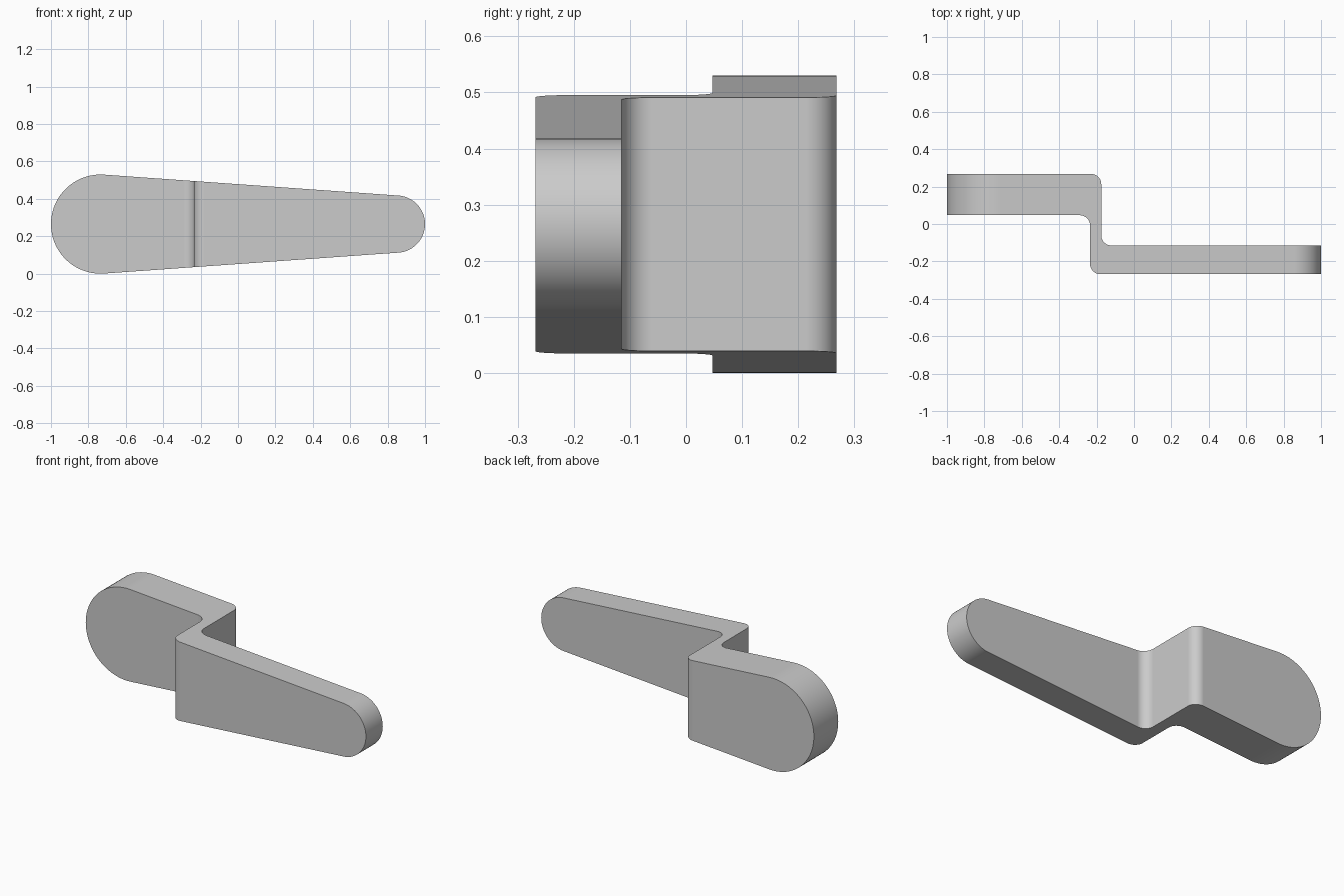
import bpy, bmesh, math
from mathutils import Vector

cube = bpy.data.objects.get("Cube")
if cube:
    bpy.data.objects.remove(cube, do_unlink=True)


def rounded(points, steps=12):
    """Round each (x, y, radius) corner of a closed outline with a tangent arc."""
    result = []
    for i, (x, y, radius) in enumerate(points):
        corner = Vector((x, y))
        if radius == 0:
            result.append(corner)
            continue
        before = (Vector(points[i - 1][:2]) - corner).normalized()
        after = (Vector(points[(i + 1) % len(points)][:2]) - corner).normalized()
        # Corners are square, so the arc centre lies one radius along each side
        centre = corner + (before + after) * radius
        for k in range(steps + 1):
            a = math.pi / 2 * k / steps
            result.append(centre - (after * math.cos(a) + before * math.sin(a)) * radius)
    return result


def arc(cx, cy, radius, start, end, steps=48):
    return [Vector((cx + radius * math.cos(start + (end - start) * k / steps),
                    cy + radius * math.sin(start + (end - start) * k / steps)))
            for k in range(steps + 1)]


def prism(name, outline, place, sweep):
    """Extrude a closed outline, placed in space, along the sweep vector."""
    bm = bmesh.new()
    face = bm.faces.new([bm.verts.new(place(p)) for p in outline])
    extruded = bmesh.ops.extrude_face_region(bm, geom=[face])["geom"]
    verts = [v for v in extruded if isinstance(v, bmesh.types.BMVert)]
    bmesh.ops.translate(bm, verts=verts, vec=sweep)
    bmesh.ops.recalc_face_normals(bm, faces=bm.faces)
    mesh = bpy.data.meshes.new(name)
    bm.to_mesh(mesh)
    bm.free()
    obj = bpy.data.objects.new(name, mesh)
    bpy.context.collection.objects.link(obj)
    return obj


# Stepped bar seen from above: thick left pad, thin web, slimmer right arm
back, front = 0.268, -0.268
pad_front, arm_back = 0.047, -0.115
web_left, web_right = -0.235, -0.175
fillet = 0.055
step_outline = rounded([
    (-1.1, back, 0), (-1.1, pad_front, 0),
    (web_left, pad_front, fillet), (web_left, front, fillet),
    (1.1, front, 0), (1.1, arm_back, 0),
    (web_right, arm_back, fillet), (web_right, back, fillet)])
lever = prism("stepped_lever", step_outline,
              lambda p: (p.x, p.y, -0.1), Vector((0, 0, 0.8)))

# Tapered outline seen from the front: two round ends joined by tangents
big, small = 0.265, 0.153
big_x, small_x = big - 1, 1 - small
tilt = math.acos((big - small) / (small_x - big_x))
taper_outline = (arc(big_x, big, big, tilt, 2 * math.pi - tilt)
                 + arc(small_x, big, small, -tilt, tilt))
cutter = prism("taper_cutter", taper_outline,
               lambda p: (p.x, -0.5, p.y), Vector((0, 1, 0)))
cutter.hide_render = True

# Keep only the part of the stepped bar inside the tapered outline
cut = lever.modifiers.new("taper", "BOOLEAN")
cut.operation = "INTERSECT"
cut.solver = "EXACT"
cut.object = cutter
bpy.ops.object.select_all(action="DESELECT")
bpy.context.view_layer.objects.active = lever
lever.select_set(True)
bpy.ops.object.modifier_apply(modifier=cut.name)
bpy.data.objects.remove(cutter, do_unlink=True)

# Plain grey finish
grey = bpy.data.materials.new("plain_grey")
grey.use_nodes = True
colour = (0.6, 0.6, 0.6, 1)
grey.diffuse_color = colour
grey.node_tree.nodes["Principled BSDF"].inputs["Base Color"].default_value = colour
lever.data.materials.clear()
lever.data.materials.append(grey)

# Smooth arcs with crisp edges and flat faces kept flat
bpy.ops.object.shade_smooth_by_angle(angle=math.radians(30))
weighted = lever.modifiers.new("flat_face_normals", "WEIGHTED_NORMAL")
weighted.keep_sharp = True
